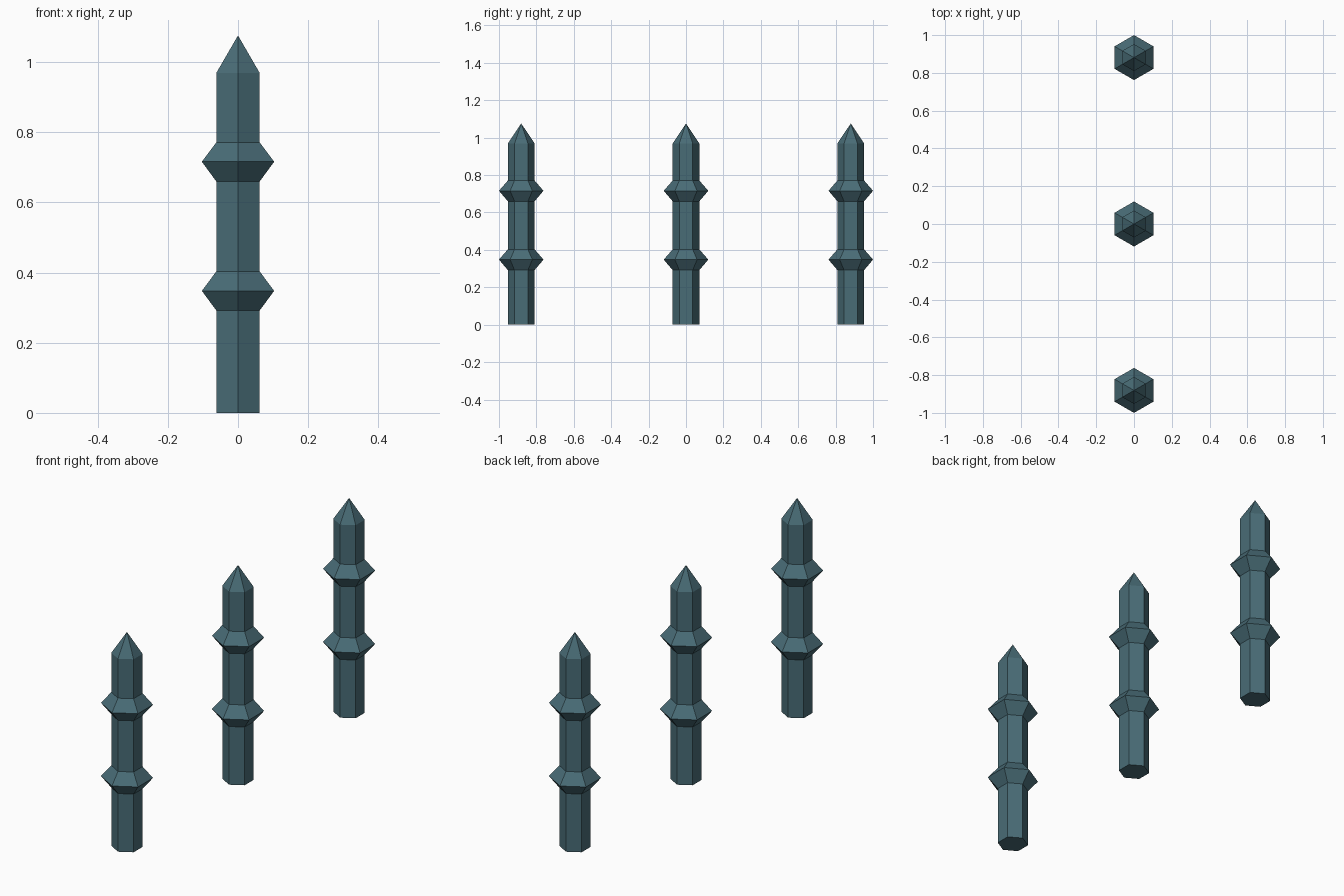
import bpy, bmesh, math

if "Cube" in bpy.data.objects:
    bpy.data.objects.remove(bpy.data.objects["Cube"])

SIDES = 6
SPACING = 0.881
SHAFT_R, COLLAR_R = 0.0715, 0.119
TIP_Z = 1.076

# one flat colour for everything
steel = bpy.data.materials.new("dark_teal")
steel.diffuse_color = (0.066, 0.150, 0.182, 1.0)
steel.use_nodes = True
steel.node_tree.nodes["Principled BSDF"].inputs["Base Color"].default_value = steel.diffuse_color

# post outline as (radius, height): shaft, two bevelled collars, shoulder
profile = [(SHAFT_R, 0.0)]
for mid in (0.348, 0.716):
    profile += [(SHAFT_R, mid - 0.056), (COLLAR_R, mid), (SHAFT_R, mid + 0.055)]
profile.append((SHAFT_R, 0.969))


def make_post_mesh():
    bm = bmesh.new()
    rings = []
    for r, z in profile:
        ring = []
        for i in range(SIDES):
            a = math.pi / 2 + 2 * math.pi * i / SIDES  # corners point along y
            ring.append(bm.verts.new((r * math.cos(a), r * math.sin(a), z)))
        rings.append(ring)
    # side walls
    for low, high in zip(rings, rings[1:]):
        for i in range(SIDES):
            j = (i + 1) % SIDES
            bm.faces.new((low[i], low[j], high[j], high[i]))
    # pointed tip and flat base
    tip = bm.verts.new((0, 0, TIP_Z))
    for i in range(SIDES):
        bm.faces.new((rings[-1][i], rings[-1][(i + 1) % SIDES], tip))
    bm.faces.new(rings[0][::-1])
    bmesh.ops.recalc_face_normals(bm, faces=bm.faces[:])
    mesh = bpy.data.meshes.new("post")
    bm.to_mesh(mesh)
    bm.free()
    mesh.materials.append(steel)
    return mesh


# three identical posts in a row along y
post_mesh = make_post_mesh()
for name, k in (("front_post", -1), ("middle_post", 0), ("back_post", 1)):
    post = bpy.data.objects.new(name, post_mesh)
    post.location.y = k * SPACING
    bpy.context.collection.objects.link(post)
